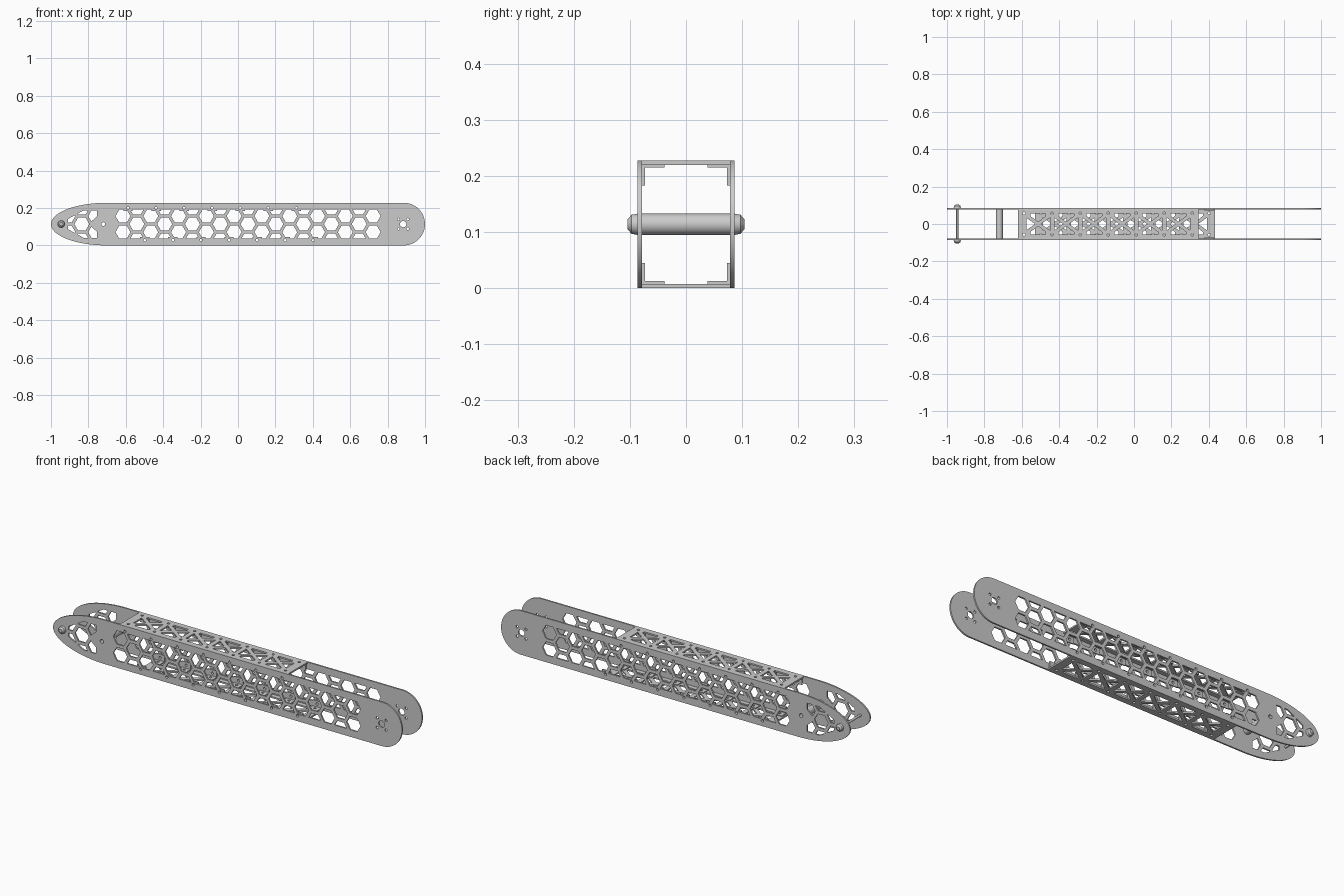
import bpy, bmesh
from math import sin, cos, pi, radians
from mathutils import Matrix

if "Cube" in bpy.data.objects:
    bpy.data.objects.remove(bpy.data.objects["Cube"])

CZ = 0.114          # height of the arm's centre line
PITCH = 0.15        # bolt spacing


def circle(x, y, r, n=24):
    return [(x + r * cos(2 * pi * i / n), y + r * sin(2 * pi * i / n)) for i in range(n)]


def rect(x0, x1, y0, y1):
    return [(x0, y0), (x1, y0), (x1, y1), (x0, y1)]


def clip(poly, a, b, c):
    """Keep the part of a polygon where a*x + b*y <= c."""
    out = []
    for p, q in zip(poly, poly[1:] + poly[:1]):
        dp, dq = a * p[0] + b * p[1] - c, a * q[0] + b * q[1] - c
        if dp <= 0:
            out.append(p)
        if dp * dq < 0:
            t = dp / (dp - dq)
            out.append((p[0] + t * (q[0] - p[0]), p[1] + t * (q[1] - p[1])))
    return out


def smooth(ob):
    bpy.ops.object.select_all(action='DESELECT')
    bpy.context.view_layer.objects.active = ob
    ob.select_set(True)
    bpy.ops.object.shade_smooth_by_angle(angle=radians(30))


def panel(name, loops, pos, thick, upright=False):
    """Flat sheet from outlines and holes, lying in xy or standing in xz."""
    cu = bpy.data.curves.new(name, 'CURVE')
    cu.dimensions = '2D'
    cu.fill_mode = 'BOTH'
    cu.extrude = thick / 2
    for loop in loops:
        s = cu.splines.new('POLY')
        s.points.add(len(loop) - 1)
        for p, (x, y) in zip(s.points, loop):
            p.co = (x, y, 0, 1)
        s.use_cyclic_u = True
    tmp = bpy.data.objects.new(name, cu)
    bpy.context.collection.objects.link(tmp)
    bpy.context.view_layer.update()
    me = bpy.data.meshes.new_from_object(tmp.evaluated_get(bpy.context.evaluated_depsgraph_get()))
    bpy.data.objects.remove(tmp)
    me.transform(Matrix.Translation(pos) @ Matrix.Rotation(pi / 2 if upright else 0, 4, 'X'))
    bm = bmesh.new()
    bm.from_mesh(me)
    bmesh.ops.remove_doubles(bm, verts=bm.verts, dist=1e-5)
    bmesh.ops.recalc_face_normals(bm, faces=bm.faces)
    bm.to_mesh(me)
    bm.free()
    ob = bpy.data.objects.new(name, me)
    bpy.context.collection.objects.link(ob)
    smooth(ob)
    return ob


# side plate outline: round rear end, tapered elliptical nose
side = [(0.886 + 0.114 * cos(a), CZ + 0.114 * sin(a)) for a in [pi * (i / 32 - 0.5) for i in range(33)]]
side += [(-0.70 + 0.30 * cos(a), CZ + 0.114 * sin(a)) for a in [pi * (i / 40 + 0.5) for i in range(41)]]
loops = [side]

# honeycomb holes, half hexagons clipped at the edges
STEP, ROW = 0.0743, 0.0858
for i in range(19):
    x = -0.615 + i * STEP
    for k in ([-0.5, 0.5] if i % 2 == 0 else [-1, 0, 1]):
        h = circle(x, CZ + k * ROW, 0.040, 6)
        if abs(k) == 1:
            h = clip(clip(h, 0, 1, CZ + 0.077), 0, -1, 0.077 - CZ)
        loops.append(h)

# nose honeycomb, clipped to follow the taper
for dx, k in [(0, 0), (0, 1), (0, -1), (-1, .5), (-1, -.5), (1, .5), (1, -.5)]:
    h = circle(-0.835 + dx * STEP, CZ + k * ROW, 0.040, 6)
    for s in (1, -1):
        h = clip(h, -0.55, s, 0.55 * 0.835 + 0.068 + s * CZ)
        h = clip(h, 0, s, 0.074 + s * CZ)
        h = clip(h, 0.9, -s, -0.9 * 0.775 - 0.022 - s * CZ) if dx == 1 and s * k > 0 else h
    h = clip(clip(h, -1, 0, 0.910), 1, 0, -0.755)
    if len(h) > 2:
        loops.append(h)

# bolt, pivot and motor mount holes
TOP_X, LOW_X = -0.588, -0.498
for i in range(7):
    loops.append(circle(TOP_X + i * PITCH, 0.200, 0.0068, 16))
    loops.append(circle(LOW_X + i * PITCH, 0.028, 0.0068, 16))
loops += [circle(-0.72, CZ, 0.010), circle(-0.945, CZ, 0.006, 16), circle(0.883, CZ, 0.017)]
loops += [circle(0.883 + sx * 0.025, CZ + sz * 0.025, 0.0065, 16) for sx in (1, -1) for sz in (1, -1)]

for label, s in (("front", -1), ("back", 1)):
    panel(label + "_side_plate", loops, (0, s * 0.082, 0), 0.008, True)

# truss plates with angle brackets at every bolt
for label, x0, s in (("top", TOP_X, 1), ("bottom", LOW_X, -1)):
    truss = [rect(x0 - 0.032, x0 + 6 * PITCH + 0.032, -0.078, 0.078)]
    for i in range(7):
        x = x0 + i * PITCH
        truss += [circle(x, sy * 0.057, 0.0068, 16) for sy in (1, -1)]
        if i == 6:
            break
        for m in (1, -1):
            c = x + PITCH / 2
            truss.append([(c - m * 0.063, -0.034), (c - m * 0.016, 0), (c - m * 0.063, 0.034)])
            truss.append([(c - 0.041, m * 0.055), (c + 0.041, m * 0.055), (c + 0.041, m * 0.042),
                          (c, m * 0.012), (c - 0.041, m * 0.042)])
    panel(label + "_truss_plate", truss, (0, 0, CZ + s * 0.110), 0.008)
    zb = 0.200 if s > 0 else 0.028
    for side_name, sy in (("front", -1), ("back", 1)):
        wall, flange = [], []
        for i in range(7):
            x = x0 + i * PITCH
            z0, z1 = sorted((CZ + s * 0.069, CZ + s * 0.106))
            wall += [rect(x - 0.025, x + 0.025, z0, z1), circle(x, zb, 0.0068, 16)]
            y0, y1 = sorted((sy * 0.038, sy * 0.073))
            flange += [rect(x - 0.025, x + 0.025, y0, y1), circle(x, sy * 0.057, 0.0068, 16)]
        name = f"{label}_{side_name}_bracket"
        panel(name + "_walls", wall, (0, sy * 0.0755, 0), 0.005, True)
        panel(name + "_flanges", flange, (0, 0, CZ + s * 0.1035), 0.005)

# hollow spacer tube between the plates
panel("spacer_tube", [circle(-0.72, CZ, 0.019, 32), circle(-0.72, CZ, 0.010, 32)], (0, 0, 0), 0.156, True)


def turned(name, parts):
    """Round pieces along y: (y0, y1, r0, r1)."""
    bm = bmesh.new()
    for y0, y1, r0, r1 in parts:
        m = Matrix.Translation((-0.945, (y0 + y1) / 2, CZ)) @ Matrix.Rotation(-pi / 2, 4, 'X')
        bmesh.ops.create_cone(bm, cap_ends=True, segments=32, radius1=r0, radius2=r1, depth=y1 - y0, matrix=m)
    me = bpy.data.meshes.new(name)
    bm.to_mesh(me)
    bm.free()
    ob = bpy.data.objects.new(name, me)
    bpy.context.collection.objects.link(ob)
    smooth(ob)


# nose axle with domed end caps
turned("nose_axle", [(-0.09, 0.09, 0.006, 0.006)])
turned("axle_cap_back", [(0.086, 0.097, 0.019, 0.017), (0.097, 0.104, 0.017, 0.009)])
turned("axle_cap_front", [(-0.097, -0.086, 0.017, 0.019), (-0.104, -0.097, 0.009, 0.017)])
